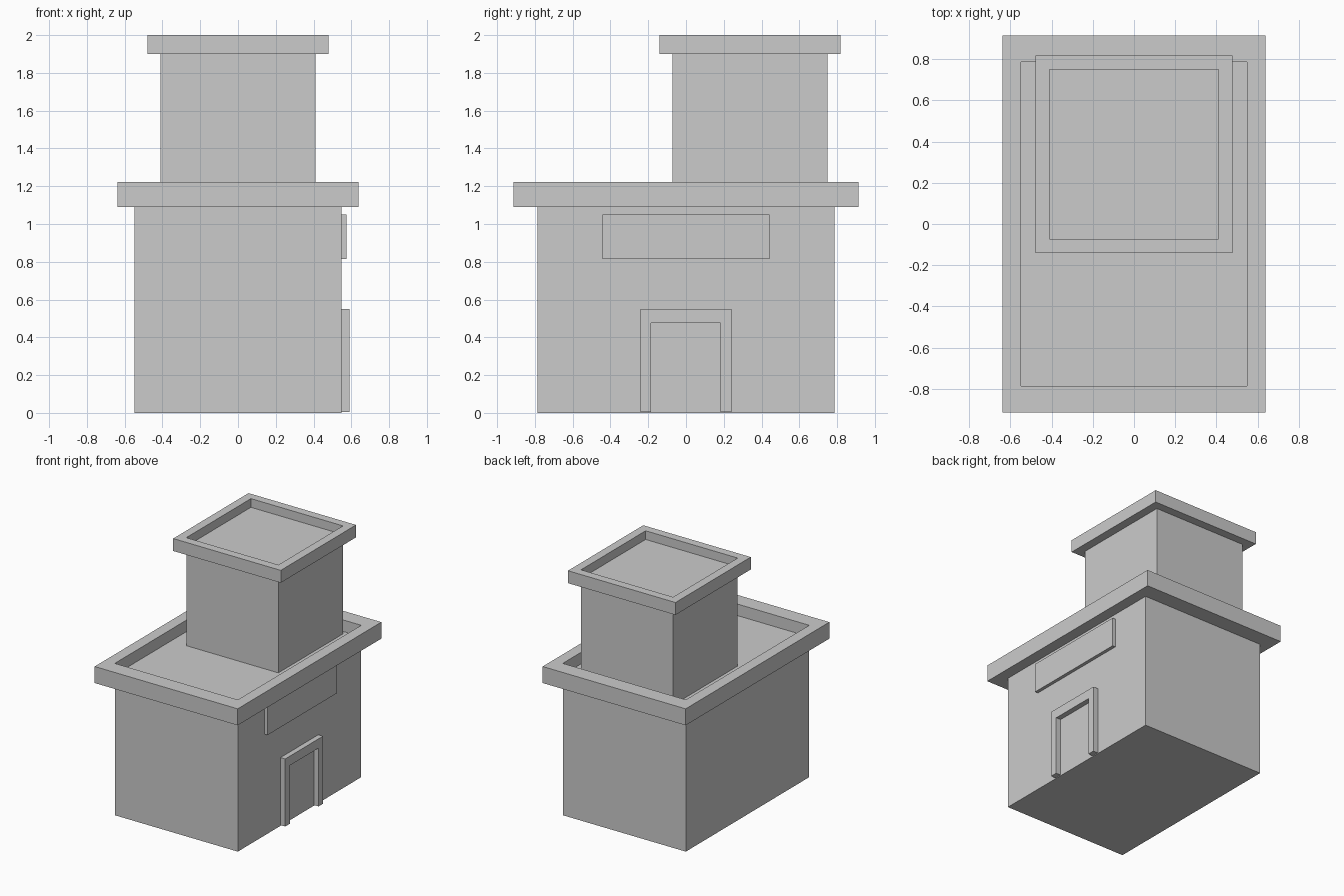
import bpy, bmesh

if "Cube" in bpy.data.objects:
    bpy.data.objects.remove(bpy.data.objects["Cube"])


def new_object(name, bm):
    bmesh.ops.recalc_face_normals(bm, faces=bm.faces)
    mesh = bpy.data.meshes.new(name)
    bm.to_mesh(mesh)
    bm.free()
    obj = bpy.data.objects.new(name, mesh)
    bpy.context.collection.objects.link(obj)
    return obj


def block_with_parapet(name, y, wall, rim, z0, z_eave, z_top, z_floor):
    """Stack rectangular rings: wall, overhanging rim, sunken roof."""
    bm = bmesh.new()
    levels = [(wall, z0), (wall, z_eave), (rim, z_eave),
              (rim, z_top), (wall, z_top), (wall, z_floor)]
    rings = [[bm.verts.new((sx * hx, y + sy * hy, z))
              for sx, sy in ((-1, -1), (1, -1), (1, 1), (-1, 1))]
             for (hx, hy), z in levels]
    for low, high in zip(rings, rings[1:]):
        for i in range(4):
            j = (i + 1) % 4
            bm.faces.new((low[i], low[j], high[j], high[i]))
    bm.faces.new(rings[0])
    bm.faces.new(rings[-1])
    return new_object(name, bm)


def wall_panel(name, outline, x0, x1):
    """Extrude a (y, z) outline out from the right-hand wall."""
    bm = bmesh.new()
    face = bm.faces.new([bm.verts.new((x0, y, z)) for y, z in outline])
    ext = bmesh.ops.extrude_face_region(bm, geom=[face], use_keep_orig=True)
    verts = [g for g in ext["geom"] if isinstance(g, bmesh.types.BMVert)]
    bmesh.ops.translate(bm, verts=verts, vec=(x1 - x0, 0, 0))
    return new_object(name, bm)


WALL_X = 0.548

# Ground floor and upper floor, each with a rimmed flat roof
block_with_parapet("ground_floor", 0, (WALL_X, 0.785), (0.637, 0.914),
                   0, 1.09, 1.223, 1.13)
block_with_parapet("upper_floor", 0.339, (0.41, 0.411), (0.479, 0.479),
                   1.13, 1.90, 2.0, 1.93)

# Door surround: one arch-shaped outline around the opening
wall_panel("door_frame",
           [(-0.242, 0.006), (-0.242, 0.55), (0.24, 0.55), (0.24, 0.006),
            (0.182, 0.006), (0.182, 0.475), (-0.184, 0.475), (-0.184, 0.006)],
           WALL_X, 0.59)

# Plain sign board above the door
wall_panel("sign_board",
           [(-0.443, 0.815), (-0.443, 1.05), (0.441, 1.05), (0.441, 0.815)],
           WALL_X, 0.574)
